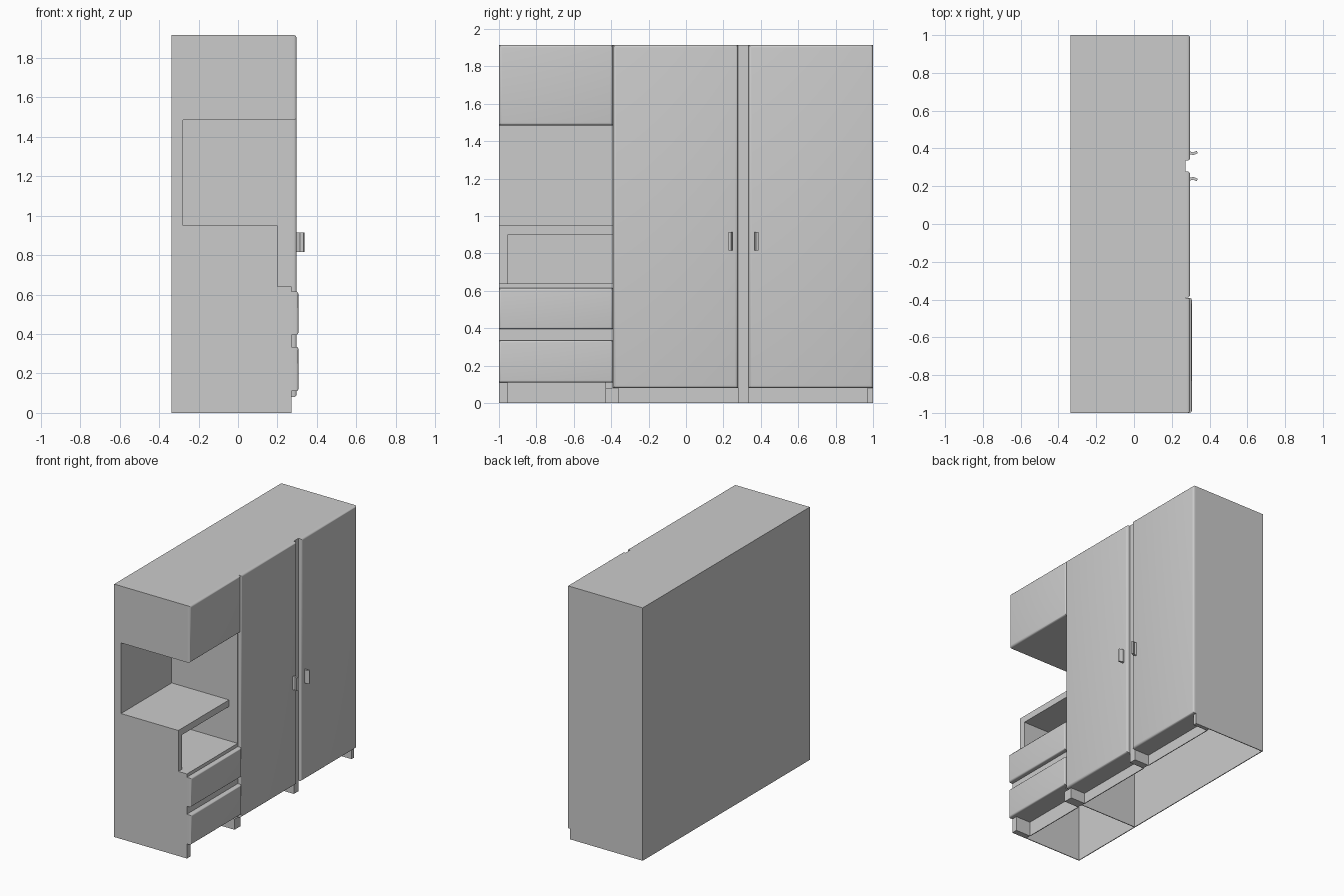
import bpy, bmesh

if "Cube" in bpy.data.objects:
    bpy.data.objects.remove(bpy.data.objects["Cube"])

H = 1.915                    # overall height
XB, XF = -0.337, 0.272       # carcass back and front
T = 0.006                    # thin shell panels
YP = -0.39                   # partition between open unit and wardrobe


def finish(name, bm):
    bmesh.ops.recalc_face_normals(bm, faces=bm.faces)
    me = bpy.data.meshes.new(name)
    bm.to_mesh(me)
    bm.free()
    ob = bpy.data.objects.new(name, me)
    bpy.context.collection.objects.link(ob)
    return ob


def prism(name, pts, lo, hi, axis):
    """Extrude a closed outline along y (points x,z) or z (points x,y)."""
    bm = bmesh.new()
    place = (lambda p, h: (p[0], h, p[1])) if axis == 'y' else (lambda p, h: (p[0], p[1], h))
    f = bm.faces.new([bm.verts.new(place(p, lo)) for p in pts])
    ext = bmesh.ops.extrude_face_region(bm, geom=[f])
    d = (0, hi - lo, 0) if axis == 'y' else (0, 0, hi - lo)
    bmesh.ops.translate(bm, vec=d, verts=[v for v in ext['geom'] if isinstance(v, bmesh.types.BMVert)])
    return finish(name, bm)


def box(name, x0, x1, y0, y1, z0, z1):
    return prism(name, [(x0, y0), (x1, y0), (x1, y1), (x0, y1)], z0, z1, 'z')


def front(name, x1, y0, y1, z0, z1, r):
    """Door or drawer front with softly rounded outer edges."""
    ob = box(name, XF, x1, y0, y1, z0, z1)
    bm = bmesh.new()
    bm.from_mesh(ob.data)
    edges = [e for e in bm.edges if all(v.co.x > x1 - 1e-4 for v in e.verts)]
    bmesh.ops.bevel(bm, geom=edges, offset=r, segments=4, profile=0.5, affect='EDGES')
    bm.to_mesh(ob.data)
    bm.free()
    bpy.ops.object.select_all(action='DESELECT')
    ob.select_set(True)
    bpy.context.view_layer.objects.active = ob
    bpy.ops.object.shade_smooth_by_angle()
    return ob


# Carcass shell, open underneath
box("back_panel", XB, XB + T, -1, 1, 0, H)
box("top_panel", XB, XF, -1, 1, H - T, H)
box("right_end_panel", XB, XF, 1 - T, 1, 0, H)
box("partition", XB, XF, YP - T / 2, YP + T / 2, 0, H)

# Left end panel with the stepped niche cut-out
prism("left_end_panel", [(XB, 0), (XF, 0), (XF, 0.64), (0.2, 0.64), (0.2, 0.95), (-0.28, 0.95),
                         (-0.28, 1.485), (XF, 1.485), (XF, H), (XB, H)], -1, -1 + T, 'y')

# Niche, shelf and open compartment
box("niche_back", -0.28 - T, -0.28, -1, YP, 0.64, 1.485)
box("upper_cabinet_floor", -0.28, XF, -1, YP, 1.485, 1.485 + T)
box("shelf", -0.28, 0.2, -1, YP, 0.9, 0.95)
box("compartment_side", -0.28, 0.2, -1, -0.955, 0.64, 0.9)
box("compartment_floor", -0.28, XF, -1, YP, 0.64 - T, 0.64)

# Carcass face behind drawers and doors, with recessed kick boards
XK = 0.15
box("drawer_face", XF - T, XF, -1, YP, 0.11, 0.64)
box("upper_face", XF - T, XF, -1, YP, 1.485, H)
box("wardrobe_face", XF - T, XF, YP, 1, 0.08, H)
for i, (y0, y1, z) in enumerate([(-0.955, -0.43, 0.11), (-0.36, 0.28, 0.08), (0.335, 0.97, 0.08)]):
    box(f"kick_board_{i + 1}", XK - T, XK, y0, y1, 0, z)
    box(f"kick_ceiling_{i + 1}", XK - T, XF, y0, y1, z, z + T)
for i, (y0, y1) in enumerate([(-1, -0.955), (-0.43, -0.36), (0.28, 0.335), (0.97, 1)]):
    box(f"foot_{i + 1}", XK, XF, y0, y1, 0, 0.12 if i == 0 else 0.08)

# Doors and drawer fronts
front("upper_door", 0.297, -1, YP - 0.001, 1.485, H, 0.015)
front("wardrobe_door_left", 0.297, YP + 0.001, 0.278, 0.08, H, 0.015)
front("wardrobe_door_right", 0.297, 0.335, 1, 0.08, H, 0.015)
front("lower_drawer", 0.306, -1, YP - 0.001, 0.11, 0.335, 0.012)
front("upper_drawer", 0.306, -1, YP - 0.001, 0.395, 0.615, 0.012)

# Mirrored bent door handles
CY = 0.307
outline = [(0.295, 0.07), (0.314, 0.066), (0.337, 0.075), (0.333, 0.089), (0.314, 0.08), (0.295, 0.085)]
for side, s in (("left", -1), ("right", 1)):
    prism(f"handle_{side}", [(x, CY + s * (d - 0.008)) for x, d in outline], 0.815, 0.915, 'z')
